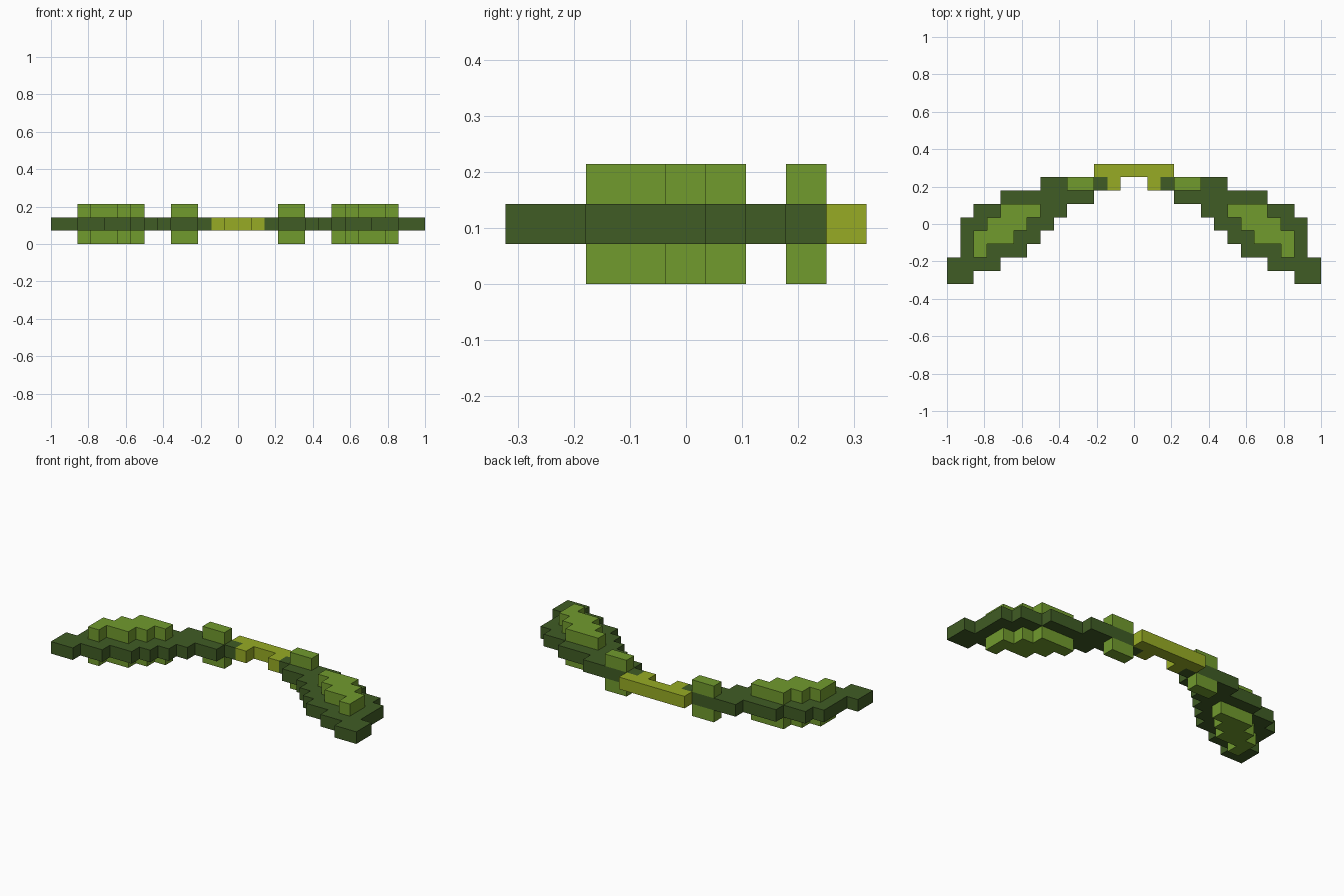
import bpy, bmesh

cube = bpy.data.objects.get("Cube")
if cube:
    bpy.data.objects.remove(cube, do_unlink=True)

U = 2 / 28          # one block
TOP = 4.5           # back edge of row 0, in blocks


def material(name, rgb):
    m = bpy.data.materials.new(name)
    m.use_nodes = True
    m.diffuse_color = (*rgb, 1)
    bsdf = m.node_tree.nodes["Principled BSDF"]
    bsdf.inputs["Base Color"].default_value = (*rgb, 1)
    bsdf.inputs["Roughness"].default_value = 0.8
    return m


DARK = material("dark green", (0.051, 0.107, 0.018))
LEAF = material("leaf green", (0.165, 0.325, 0.027))
LIME = material("yellow green", (0.309, 0.410, 0.018))


def stepped_outline(first_row, spans):
    """Staircase outline from the (inner, outer) x span of each row."""
    inner, outer = [], []
    for i, (a, b) in enumerate(spans):
        y = TOP - first_row - i
        inner += [(a, y), (a, y - 1)]
        outer += [(b, y), (b, y - 1)]
    return list(dict.fromkeys(inner + outer[::-1]))


def slab(name, outline, layer, mat, mirrored=True):
    """Extrude an outline by one block, starting at the given layer."""
    bm = bmesh.new()
    face = bm.faces.new([bm.verts.new((x * U, y * U, layer * U)) for x, y in outline])
    ext = bmesh.ops.extrude_face_region(bm, geom=[face])
    verts = [g for g in ext["geom"] if isinstance(g, bmesh.types.BMVert)]
    bmesh.ops.translate(bm, verts=verts, vec=(0, 0, U))
    bmesh.ops.recalc_face_normals(bm, faces=bm.faces)
    mesh = bpy.data.meshes.new(name)
    bm.to_mesh(mesh)
    bm.free()
    mesh.materials.append(mat)
    obj = bpy.data.objects.new(name, mesh)
    bpy.context.collection.objects.link(obj)
    if mirrored:
        obj.modifiers.new("Mirror", "MIRROR").use_mirror_merge = False
    return obj


# Grip: bar with two short teeth toward the front
half = [(1, 3.5), (1, 2.5), (2, 2.5), (2, 3.5), (3, 3.5), (3, 4.5)]
slab("grip", half + [(-x, y) for x, y in reversed(half)], 1, LIME, mirrored=False)

# Curved limbs, from the grip out to the tips
limb = stepped_outline(1, [(2, 7), (3, 10), (5, 12), (6, 13),
                           (7, 13), (8, 13), (10, 14), (12, 14)])
slab("limbs", limb, 1, DARK)

# Raised pads above and below each limb
inner_pad = stepped_outline(1, [(3, 5)])
outer_pad = stepped_outline(3, [(7, 10), (8, 11), (9, 12), (11, 12)])
for side, layer in (("lower", 0), ("upper", 2)):
    slab(side + "_inner_pads", inner_pad, layer, LEAF)
    slab(side + "_outer_pads", outer_pad, layer, LEAF)
